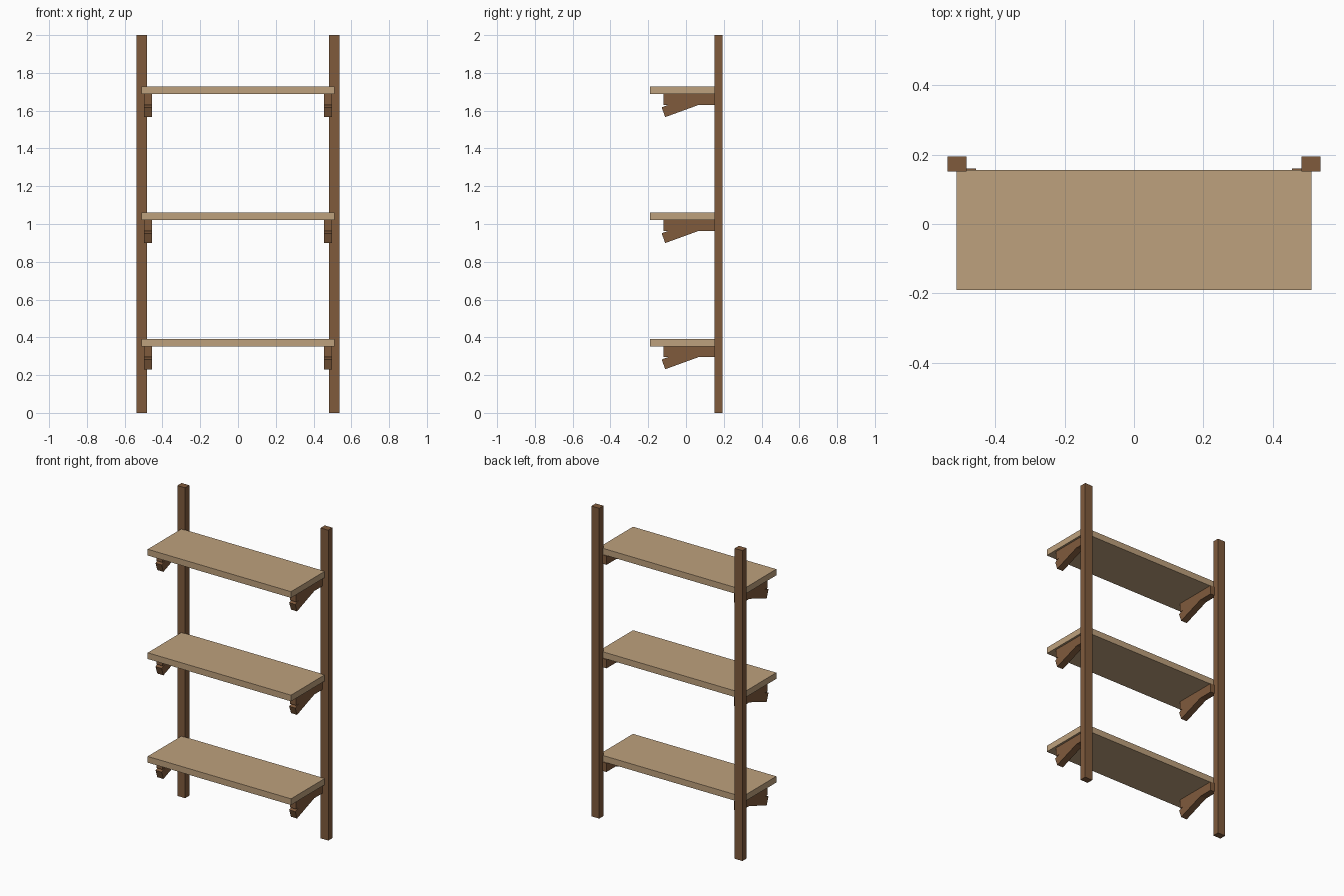
import bpy
import bmesh
from math import radians
from mathutils import Matrix, Vector

cube = bpy.data.objects.get("Cube")
if cube:
    bpy.data.objects.remove(cube, do_unlink=True)


def material(name, color):
    mat = bpy.data.materials.new(name)
    mat.use_nodes = True
    mat.diffuse_color = (*color, 1)
    mat.node_tree.nodes["Principled BSDF"].inputs["Base Color"].default_value = (*color, 1)
    return mat


dark_wood = material("dark_wood", (0.216, 0.104, 0.046))
light_wood = material("light_wood", (0.515, 0.355, 0.205))


def box(name, low, high, mat, tilt=0, pivot=(0, 0, 0)):
    """Box between two corners, optionally tilted about the x axis at a pivot."""
    low, high, pivot = Vector(low), Vector(high), Vector(pivot)
    bm = bmesh.new()
    bmesh.ops.create_cube(bm, size=1)
    bmesh.ops.scale(bm, vec=high - low, verts=bm.verts)
    bmesh.ops.translate(bm, vec=(low + high) / 2, verts=bm.verts)
    bmesh.ops.rotate(bm, cent=pivot, matrix=Matrix.Rotation(radians(tilt), 3, "X"), verts=bm.verts)
    mesh = bpy.data.meshes.new(name)
    bm.to_mesh(mesh)
    bm.free()
    mesh.materials.append(mat)
    obj = bpy.data.objects.new(name, mesh)
    bpy.context.collection.objects.link(obj)
    return obj


def side_box(name, side, x0, x1, y, z, **tilt):
    """Dark wood box on one side of the rack."""
    xs = sorted((side * x0, side * x1))
    return box(name, (xs[0], y[0], z[0]), (xs[1], y[1], z[1]), dark_wood, **tilt)


SIDES = {"left": 1, "right": -1}
LEVELS = {"lower": 0.352, "middle": 1.02, "upper": 1.687}  # shelf undersides

# Uprights
for label, side in SIDES.items():
    side_box(f"{label}_post", side, 0.483, 0.538, (0.151, 0.194), (0, 2))

# Shelves, each on a pair of brackets with a sloping brace
for level, z in LEVELS.items():
    box(f"{level}_shelf", (-0.511, -0.19, z), (0.511, 0.155, z + 0.04), light_wood)
    for label, side in SIDES.items():
        side_box(f"{level}_{label}_bracket_arm", side, 0.455, 0.498,
                 (-0.12, 0.16), (z - 0.057, z))
        foot = (0, -0.11, z - 0.121)
        side_box(f"{level}_{label}_bracket_brace", side, 0.455, 0.498,
                 (foot[1], foot[1] + 0.25), (foot[2], foot[2] + 0.055),
                 tilt=20, pivot=foot)
